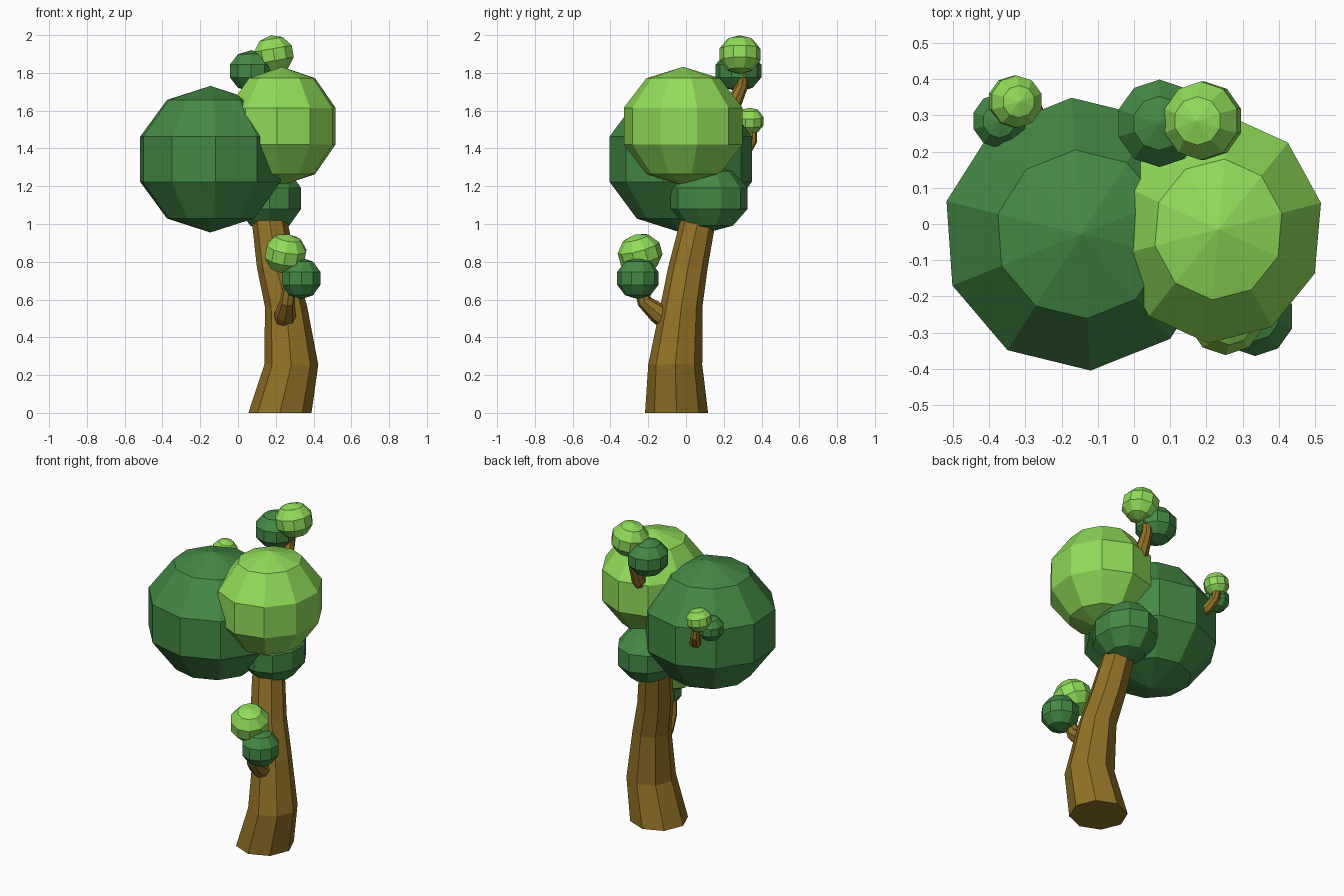
import bpy, bmesh, math
from mathutils import Vector

if "Cube" in bpy.data.objects:
    bpy.data.objects.remove(bpy.data.objects["Cube"])


def material(name, rgb):
    m = bpy.data.materials.new(name)
    m.diffuse_color = (*rgb, 1)
    m.use_nodes = True
    m.node_tree.nodes["Principled BSDF"].inputs["Base Color"].default_value = m.diffuse_color
    return m


BARK = material("bark", (0.28, 0.165, 0.02))
DARK = material("dark_leaf", (0.058, 0.248, 0.06))
LIGHT = material("light_leaf", (0.28, 0.71, 0.10))


def finish(bm, name, mat):
    bmesh.ops.recalc_face_normals(bm, faces=bm.faces[:])
    me = bpy.data.meshes.new(name)
    bm.to_mesh(me)
    bm.free()
    me.materials.append(mat)
    ob = bpy.data.objects.new(name, me)
    bpy.context.collection.objects.link(ob)
    return ob


def leaf_ball(name, mat, center, radii, tilt=(0, 0, 0)):
    """Faceted ten-sided foliage ball."""
    bm = bmesh.new()
    bmesh.ops.create_uvsphere(bm, u_segments=10, v_segments=5, radius=1)
    ob = finish(bm, name, mat)
    ob.location = center
    ob.scale = radii
    ob.rotation_euler = [math.radians(a) for a in tilt]


def limb(name, points, sides, flat=False):
    """Tapered tube through (x, y, z, radius) points."""
    bm = bmesh.new()
    pos = [Vector(p[:3]) for p in points]
    rings = []
    for i, p in enumerate(points):
        along = pos[min(i + 1, len(pos) - 1)] - pos[max(i - 1, 0)]
        if flat:
            along = Vector((0, 0, 1))
        turn = Vector((0, 0, 1)).rotation_difference(along.normalized())
        ring = []
        for k in range(sides):
            a = math.tau * k / sides
            ring.append(bm.verts.new(pos[i] + turn @ Vector((math.cos(a), math.sin(a), 0)) * p[3]))
        rings.append(ring)
    for a, b in zip(rings, rings[1:]):
        for k in range(sides):
            n = (k + 1) % sides
            bm.faces.new((a[k], a[n], b[n], b[k]))
    bm.faces.new(rings[0][::-1])
    bm.faces.new(rings[-1])
    finish(bm, name, BARK)


# Trunk and branches
limb("trunk", [(0.222, -0.05, 0, 0.167), (0.282, -0.057, 0.255, 0.143),
               (0.255, -0.025, 0.56, 0.112), (0.205, 0.01, 0.77, 0.105),
               (0.17, 0.06, 1.0, 0.095), (0.165, 0.085, 1.12, 0.088)], 8, flat=True)
limb("lower_branch", [(0.25, -0.07, 0.48, 0.065), (0.25, -0.15, 0.53, 0.055),
                      (0.262, -0.22, 0.59, 0.04), (0.275, -0.25, 0.7, 0.03)], 8)
limb("top_branch", [(0.15, 0.18, 1.55, 0.05), (0.15, 0.25, 1.63, 0.042),
                    (0.15, 0.295, 1.73, 0.033), (0.16, 0.31, 1.84, 0.026)], 8)
limb("rear_branch", [(-0.25, 0.23, 1.36, 0.04), (-0.285, 0.315, 1.385, 0.034),
                     (-0.31, 0.35, 1.44, 0.027), (-0.325, 0.355, 1.53, 0.02)], 8)

# Main crown
leaf_ball("large_dark_foliage", DARK, (-0.146, -0.028, 1.343), (0.403, 0.397, 0.388), (0, 0, 4))
leaf_ball("large_light_foliage", LIGHT, (0.233, -0.015, 1.518), (0.305, 0.332, 0.314), (0, 0, -5))
leaf_ball("crown_base_foliage", DARK, (0.168, 0.122, 1.135), (0.184, 0.215, 0.178))

# Leaf clusters on the branches
leaf_ball("lower_light_cluster", LIGHT, (0.252, -0.243, 0.842), (0.116, 0.12, 0.108), (15, 10, 0))
leaf_ball("lower_dark_cluster", DARK, (0.335, -0.255, 0.712), (0.112, 0.115, 0.11))
leaf_ball("top_light_cluster", LIGHT, (0.19, 0.285, 1.897), (0.112, 0.114, 0.103), (0, -10, 0))
leaf_ball("top_dark_cluster", DARK, (0.07, 0.278, 1.81), (0.125, 0.127, 0.11))
leaf_ball("rear_light_cluster", LIGHT, (-0.328, 0.338, 1.545), (0.077, 0.076, 0.072), (0, 10, 0))
leaf_ball("rear_dark_cluster", DARK, (-0.372, 0.285, 1.485), (0.078, 0.08, 0.075))
